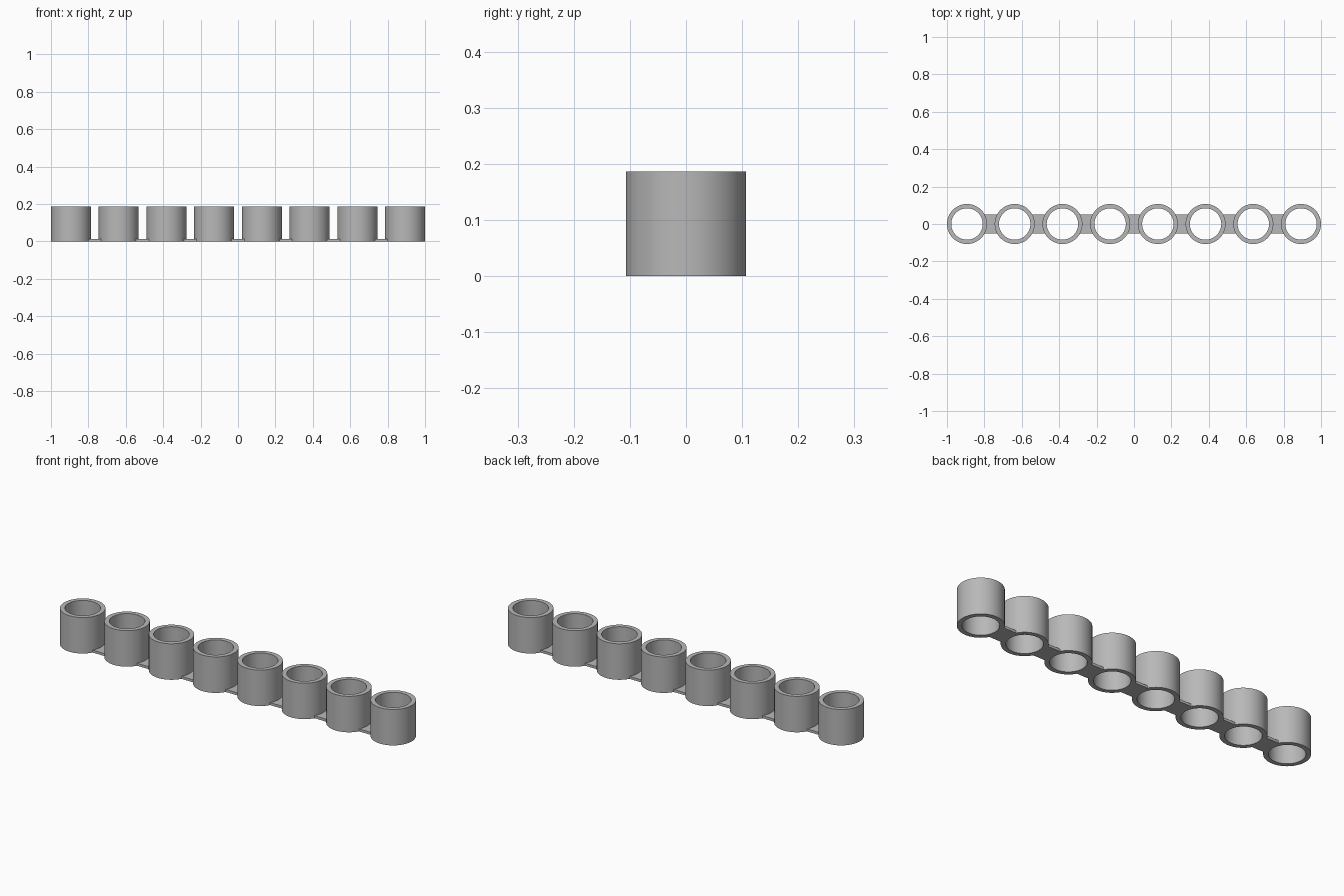
import bpy, bmesh, math

cube = bpy.data.objects.get("Cube")
if cube:
    bpy.data.objects.remove(cube, do_unlink=True)

COUNT, OUTER, INNER, HEIGHT = 8, 0.107, 0.084, 0.187
PITCH = (2 - 2 * OUTER) / (COUNT - 1)
STRIP_WIDTH, STRIP_HEIGHT, STRIP_INSET = 0.104, 0.013, 0.089
SEGMENTS = 64

# One plain grey material
grey = bpy.data.materials.new("grey")
grey.use_nodes = True
colour = (0.48, 0.48, 0.48, 1)
grey.diffuse_color = colour
grey.node_tree.nodes["Principled BSDF"].inputs["Base Color"].default_value = colour


def add_object(name, bm, x):
    bmesh.ops.recalc_face_normals(bm, faces=bm.faces)
    mesh = bpy.data.meshes.new(name)
    bm.to_mesh(mesh)
    bm.free()
    mesh.materials.append(grey)
    obj = bpy.data.objects.new(name, mesh)
    obj.location.x = x
    bpy.context.collection.objects.link(obj)
    return obj


def make_tube(name, x):
    """Open tube: a rectangular wall section swept round z."""
    bm = bmesh.new()
    section = [(INNER, 0), (OUTER, 0), (OUTER, HEIGHT), (INNER, HEIGHT)]
    rings = []
    for i in range(SEGMENTS):
        a = 2 * math.pi * i / SEGMENTS
        rings.append([bm.verts.new((r * math.cos(a), r * math.sin(a), z)) for r, z in section])
    for i in range(SEGMENTS):
        p, q = rings[i], rings[(i + 1) % SEGMENTS]
        for j in range(4):
            k = (j + 1) % 4
            bm.faces.new((p[j], q[j], q[k], p[k]))
    return add_object(name, bm, x)


def make_strip(name, x):
    """Flat link whose ends stay buried in the tube walls."""
    bm = bmesh.new()
    bmesh.ops.create_cube(bm, size=1)
    bmesh.ops.translate(bm, verts=bm.verts, vec=(0, 0, 0.5))
    bmesh.ops.scale(bm, verts=bm.verts,
                    vec=(PITCH - 2 * STRIP_INSET, STRIP_WIDTH, STRIP_HEIGHT))
    return add_object(name, bm, x)


# Row of tubes joined by low strips
tubes = []
for n in range(COUNT):
    x = -1 + OUTER + n * PITCH
    tubes.append(make_tube(f"tube_{n + 1}", x))
    if n < COUNT - 1:
        make_strip(f"link_strip_{n + 1}", x + PITCH / 2)

# Smooth walls, sharp rims
bpy.ops.object.select_all(action='DESELECT')
for tube in tubes:
    tube.select_set(True)
bpy.context.view_layer.objects.active = tubes[0]
bpy.ops.object.shade_smooth_by_angle(angle=math.radians(30))
